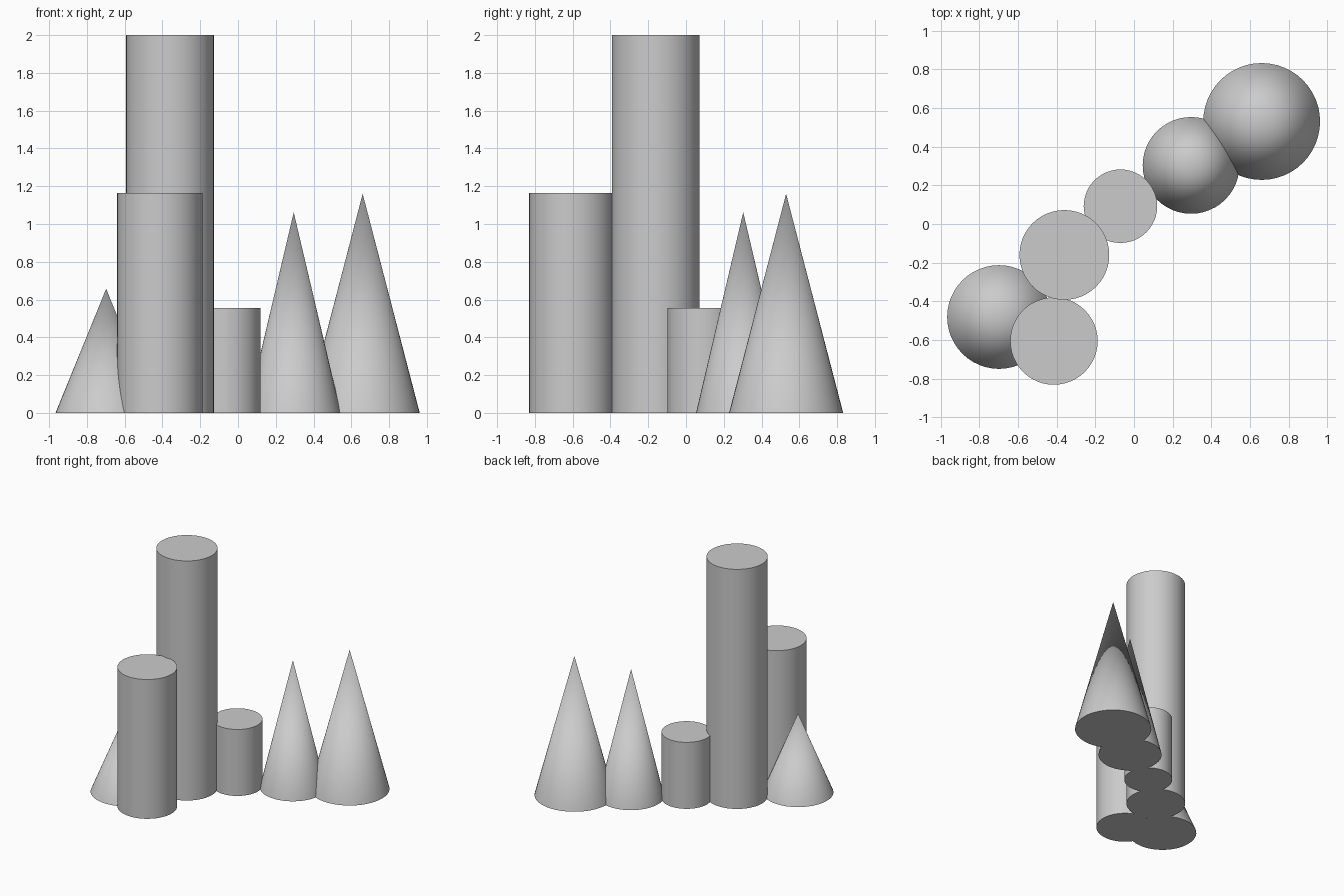
import bpy
import math

if "Cube" in bpy.data.objects:
    bpy.data.objects.remove(bpy.data.objects["Cube"], do_unlink=True)

# One plain grey for everything
GREY = (0.6, 0.6, 0.6, 1.0)
grey = bpy.data.materials.new("plain grey")
grey.use_nodes = True
grey.diffuse_color = GREY
grey.node_tree.nodes["Principled BSDF"].inputs["Base Color"].default_value = GREY


def solid(name, x, y, radius, height, top_radius):
    """Upright round solid standing on the ground; top_radius 0 makes a cone."""
    bpy.ops.mesh.primitive_cone_add(
        vertices=48, radius1=radius, radius2=top_radius, depth=height,
        end_fill_type='NGON', location=(x, y, height / 2))
    obj = bpy.context.object
    obj.name = obj.data.name = name
    obj.data.materials.append(grey)
    bpy.ops.object.shade_smooth_by_angle(angle=math.radians(30))


# Flat-topped columns: name, x, y, radius, height
for name, x, y, r, h in (
    ("tall_column", -0.36, -0.16, 0.232, 2.0),
    ("middle_column", -0.414, -0.605, 0.226, 1.163),
    ("short_column", -0.07, 0.092, 0.19, 0.555),
):
    solid(name, x, y, r, h, r)

# Pointed cones: name, x, y, radius, height
for name, x, y, r, h in (
    ("large_cone", 0.66, 0.53, 0.302, 1.16),
    ("medium_cone", 0.295, 0.303, 0.25, 1.062),
    ("small_cone", -0.698, -0.481, 0.268, 0.657),
):
    solid(name, x, y, r, h, 0.0)
